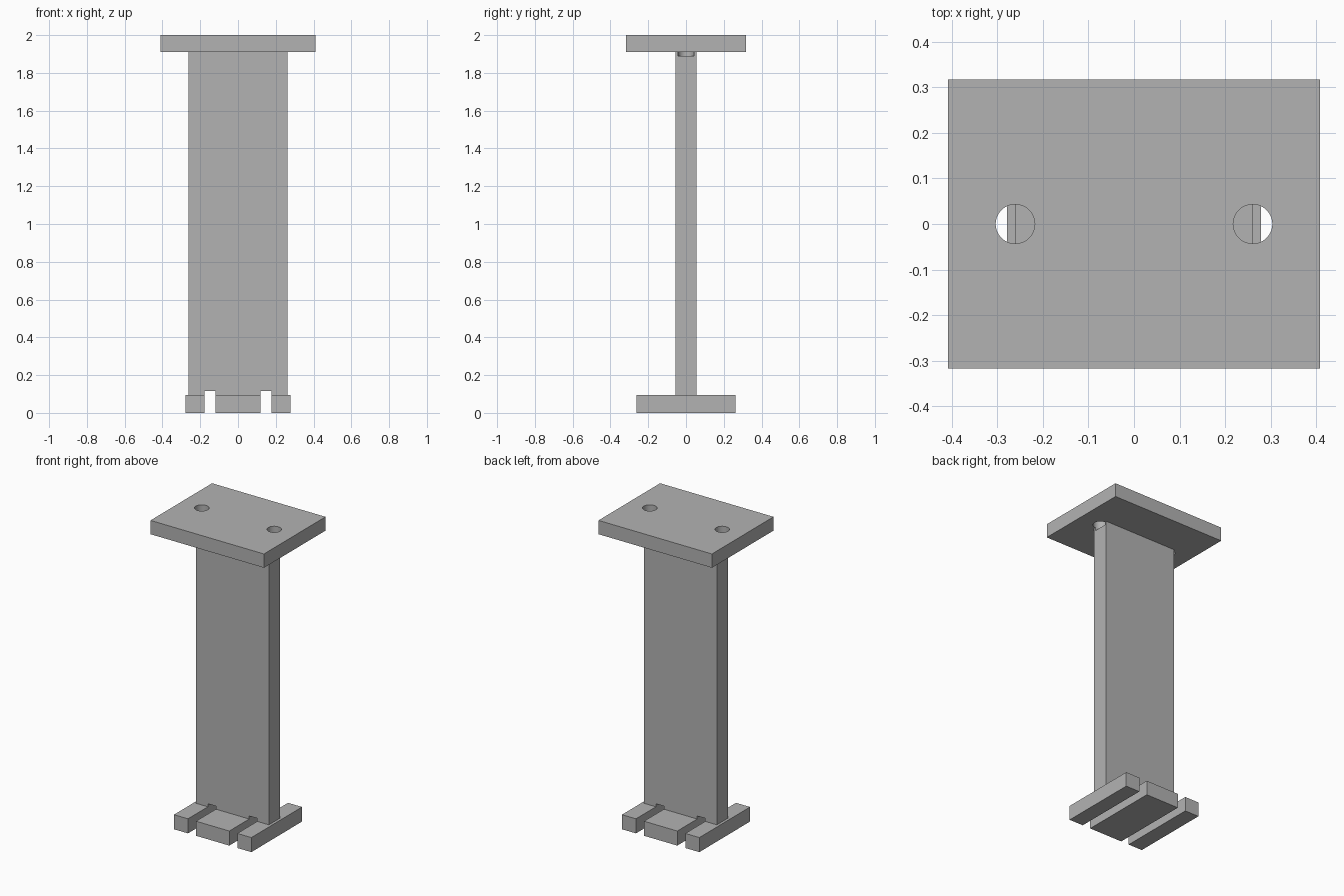
import bpy
import bmesh
from mathutils import Matrix, Vector

cube = bpy.data.objects.get("Cube")
if cube:
    bpy.data.objects.remove(cube, do_unlink=True)

# Single grey material
GREY = (0.45, 0.45, 0.45, 1)
grey = bpy.data.materials.new("plain_grey")
grey.use_nodes = True
grey.diffuse_color = GREY
grey.node_tree.nodes["Principled BSDF"].inputs["Base Color"].default_value = GREY


def finish(name, bm):
    mesh = bpy.data.meshes.new(name)
    bm.to_mesh(mesh)
    bm.free()
    mesh.materials.append(grey)
    obj = bpy.data.objects.new(name, mesh)
    bpy.context.collection.objects.link(obj)
    return obj


def box(name, low, high):
    low, high = Vector(low), Vector(high)
    bm = bmesh.new()
    place = Matrix.Translation((low + high) / 2) @ Matrix.Diagonal((*(high - low), 1))
    bmesh.ops.create_cube(bm, size=1, matrix=place)
    return finish(name, bm)


def cylinder(name, x, radius, low, high):
    bm = bmesh.new()
    bmesh.ops.create_cone(bm, cap_ends=True, segments=48, radius1=radius, radius2=radius,
                          depth=high - low, matrix=Matrix.Translation((x, 0, (low + high) / 2)))
    return finish(name, bm)


def cut(target, cutters):
    for cutter in cutters:
        cutter.hide_render = True
        mod = target.modifiers.new("cut", "BOOLEAN")
        mod.operation = "DIFFERENCE"
        mod.solver = "EXACT"
        mod.object = cutter
        bpy.context.view_layer.objects.active = target
        bpy.ops.object.modifier_apply(modifier=mod.name)


# Main solid parts
BASE_TOP, PLATE_BOTTOM = 0.095, 1.91
top_plate = box("top_plate", (-0.409, -0.317, PLATE_BOTTOM), (0.409, 0.317, 2))
column = box("column", (-0.262, -0.056, BASE_TOP), (0.262, 0.056, PLATE_BOTTOM))
base = box("base", (-0.279, -0.261, 0), (0.279, 0.261, BASE_TOP))

# Bolt holes through the plate, sunk slightly into the column edges
holes = [cylinder("hole_cutter", x, 0.043, 1.89, 2.1) for x in (-0.261, 0.261)]

# Slots running front to back through the base and the column foot
slots = [box("slot_cutter", (x - 0.029, -0.5, -0.1), (x + 0.029, 0.5, 0.115))
         for x in (-0.149, 0.149)]

cut(top_plate, holes)
cut(column, holes + slots)
cut(base, slots)
for cutter in holes + slots:
    bpy.data.objects.remove(cutter, do_unlink=True)

# Smooth hole walls with crisp edges
for part in (top_plate, column):
    bpy.ops.object.select_all(action="DESELECT")
    part.select_set(True)
    bpy.context.view_layer.objects.active = part
    bpy.ops.object.shade_smooth_by_angle(angle=0.5)
